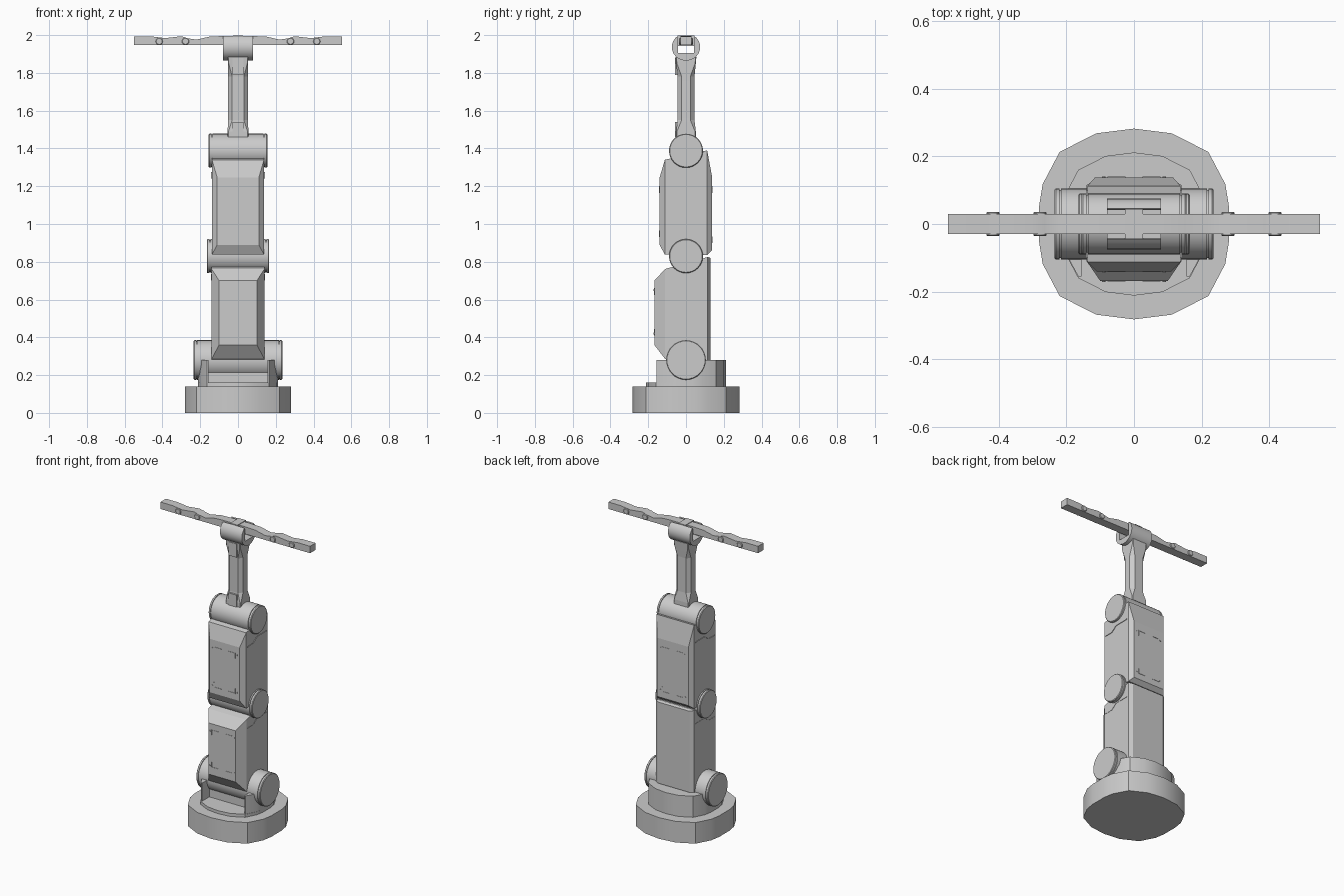
import bpy, math
from mathutils import Vector

if "Cube" in bpy.data.objects:
    bpy.data.objects.remove(bpy.data.objects["Cube"])


def loft(name, rings, angle=35):
    """Join equal-length closed rings of points and cap both ends."""
    n = len(rings[0])
    verts = [p for r in rings for p in r]
    faces = [(i * n + j, i * n + (j + 1) % n, (i + 1) * n + (j + 1) % n, (i + 1) * n + j)
             for i in range(len(rings) - 1) for j in range(n)]
    faces += [tuple(reversed(range(n))), tuple(range(len(verts) - n, len(verts)))]
    me = bpy.data.meshes.new(name)
    me.from_pydata(verts, [], faces)
    import bmesh
    bm = bmesh.new()
    bm.from_mesh(me)
    bmesh.ops.recalc_face_normals(bm, faces=bm.faces)
    bm.to_mesh(me)
    bm.free()
    me.shade_smooth()
    me.set_sharp_from_angle(angle=math.radians(angle))
    ob = bpy.data.objects.new(name, me)
    bpy.context.collection.objects.link(ob)
    return ob


def place(axis, a, b, t):
    return {'X': (t, a, b), 'Y': (a, t, b), 'Z': (a, b, t)}[axis]


def prism(name, axis, pts, t0, t1):
    return loft(name, [[place(axis, a, b, t) for a, b in pts] for t in (t0, t1)])


def lathe(name, axis, c, profile, n=32):
    """Round part along an axis; profile is (position, radius) pairs."""
    return loft(name, [[place(axis, c[0] + r * math.cos(math.tau * k / n),
                              c[1] + r * math.sin(math.tau * k / n), t)
                        for k in range(n)] for t, r in profile])


def box(name, x0, x1, y0, y1, z0, z1):
    return prism(name, 'Z', [(x0, y0), (x1, y0), (x1, y1), (x0, y1)], z0, z1)


def casing(name, sections):
    """Arm casing from rectangles (y, half width, bottom, top) stacked front to back."""
    return loft(name, [[(-w, y, a), (w, y, a), (w, y, b), (-w, y, b)] for y, w, a, b in sections], 5)


# base: slightly squared round foot
quarter = [(.28, 0), (.281, .05), (.27, .118), (.22, .213), (.112, .268), (0, .282)]
half = quarter + [(-x, y) for x, y in quarter[-2::-1]]
foot = half + [(x, -y) for x, y in half[-2:0:-1]]
prism("base_foot", 'Z', foot, 0, .14)
ring = [(x * .75, y * .75) for x, y in foot]
prism("turntable_lip", 'Z', ring, .14, .16)

# turntable with an open slot at the front
side = [(.165, -.155), (.2, -.09), (.211, -.04), (.21, 0)]
back = [(x * .75, y * .75) for x, y in half[1:-1]]
slot = [(-.155, -.155), (-.155, -.08), (.155, -.08), (.155, -.155)]
prism("turntable", 'Z', side + back + [(-x, y) for x, y in side[::-1]] + slot, .16, .28)

# joints: drums with grooved end caps
for name, z, r, h in [("shoulder_joint", .28, .105, .235), ("elbow_joint", .83, .09, .165),
                      ("wrist_joint", 1.388, .09, .155)]:
    prof = [(h, r - .004), (h - .004, r), (h - .014, r), (h - .014, r - .005),
            (h - .019, r - .005), (h - .019, r)]
    lathe(name, 'X', (0, z), [(-t, q) for t, q in prof] + prof[::-1])

# arm casings with chamfered front and back covers
casing("lower_arm", [(-.168, .1, .36, .70), (-.11, .14, .285, .762), (.115, .14, .22, .825),
                     (.13, .115, .285, .82)])
casing("upper_arm", [(-.14, .11, .89, 1.245), (-.112, .138, .838, 1.34), (.112, .138, .836, 1.39),
                     (.138, .115, .86, 1.25)])

# raised trim strips and bolts on the covers
for name, y, d, z0, z1 in [("lower_front", -.168, -.002, .41, .66), ("upper_front", -.14, -.002, .93, 1.2),
                           ("upper_back", .138, .002, .9, 1.2)]:
    for s in (-1, 1):
        for z, k in ((z0, 1), (z1, -1)):
            box(name + "_trim", s * .075, s * .025, y, y + d, z, z + k * .004)
            box(name + "_trim_end", s * .079, s * .075, y, y + d, z, z + k * .035)
            lathe(name + "_bolt", 'Y', (s * .09, z + k * .01), [(y, .005), (y + d * 1.5, .005)], 10)

# side strips on both arms
for s in (-1, 1):
    for name, z in (("lower_side_strip", .70), ("upper_side_strip", 1.24)):
        prism(name, 'X', [(-.1, z), (-.04, z), (.0, z + .03), (.1, z + .03),
                          (.1, z + .034), (-.002, z + .034), (-.042, z + .004), (-.1, z + .004)],
              s * .137, s * .142)

# neck: square ends, chamfered waist
neck = []
for z, w, d, c in [(1.40, .055, .052, .004), (1.49, .055, .052, .004), (1.55, .053, .045, .022),
                   (1.78, .053, .045, .022), (1.85, .053, .052, .004), (1.885, .053, .055, .004)]:
    q = [(w, d - c), (w - c, d)]
    q += [(-x, y) for x, y in q[::-1]]
    neck.append([(x, y, z) for x, y in q + [(-x, -y) for x, y in q]])
loft("neck", neck, 5)
for z0, z1 in ((1.46, 1.54), (1.79, 1.88)):
    box("neck_pad", -.03, .03, -.058, -.045, z0, z1)

# clamp: open ring holding the crossbar
arc = [(.075 * math.cos(math.radians(a)), 1.937 + .072 * math.sin(math.radians(a)))
       for a in [53 - 286 * k / 28 for k in range(29)]]
prism("bar_clamp", 'X', arc + [(-.042, 1.985), (-.042, 1.905), (.042, 1.905), (.042, 1.985)], -.08, .08)
box("clamp_saddle", -.027, .027, -.044, .044, 1.943, 1.999)

# crossbar with a shallow scalloped top
top = [(.55, 1.993), (.46, 1.993), (.385, 1.984), (.3, 1.994), (.265, 1.983), (.22, 1.976),
       (.15, 1.992), (.08, 1.995)]
outline = [(-.55, 1.947), (.55, 1.947)] + top + [(-x, z) for x, z in top[::-1]]
prism("crossbar", 'Y', outline, -.029, .029)
for x in (-.417, -.278, .278, .417):
    lathe("crossbar_pin", 'Y', (x, 1.967),
          [(-.036, .016), (-.033, .019), (.033, .019), (.036, .016)], 16)
